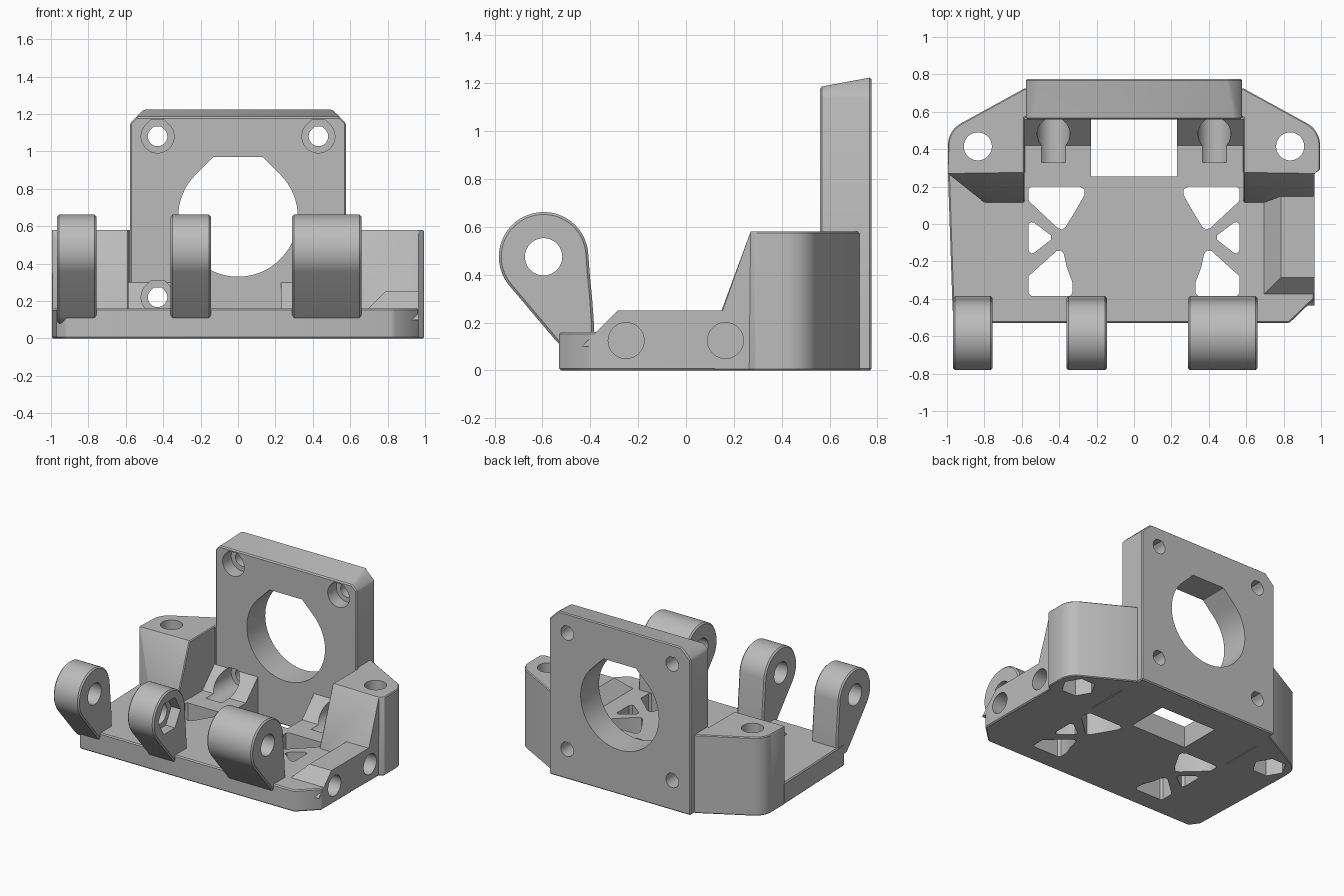
import bpy, bmesh
from math import cos, sin, pi, radians
from mathutils import Vector

cube = bpy.data.objects.get("Cube")
if cube:
    bpy.data.objects.remove(cube, do_unlink=True)

grey = bpy.data.materials.new("plain grey")
grey.use_nodes = True
grey.diffuse_color = (0.5, 0.5, 0.5, 1)
grey.node_tree.nodes["Principled BSDF"].inputs["Base Color"].default_value = (0.5, 0.5, 0.5, 1)

AXES = {"x": lambda a, b, t: (t, a, b),
        "y": lambda a, b, t: (a, t, b),
        "z": lambda a, b, t: (a, b, t)}


def prism(name, outline, axis, lo, hi, planes=()):
    """Extrude an outline along an axis, then trim it by (point, normal) planes."""
    place = AXES[axis]
    bm = bmesh.new()
    rings = [[bm.verts.new(place(a, b, t)) for a, b in outline] for t in (lo, hi)]
    bm.faces.new(rings[0])
    bm.faces.new(rings[1])
    n = len(outline)
    for i in range(n):
        j = (i + 1) % n
        bm.faces.new((rings[0][i], rings[0][j], rings[1][j], rings[1][i]))
    for point, normal in planes:
        geom = bm.verts[:] + bm.edges[:] + bm.faces[:]
        bmesh.ops.bisect_plane(bm, geom=geom, plane_co=point,
                               plane_no=Vector(normal).normalized(), clear_outer=True)
        bmesh.ops.holes_fill(bm, edges=[e for e in bm.edges if e.is_boundary])
    bmesh.ops.recalc_face_normals(bm, faces=bm.faces[:])
    mesh = bpy.data.meshes.new(name)
    bm.to_mesh(mesh)
    bm.free()
    mesh.materials.append(grey)
    obj = bpy.data.objects.new(name, mesh)
    bpy.context.collection.objects.link(obj)
    return obj


def arc(cx, cy, r, start=0, end=360, n=48):
    """Points on an arc; a full circle leaves out its repeated end point."""
    count = n if end - start == 360 else n + 1
    return [(cx + r * cos(radians(start + (end - start) * i / n)),
             cy + r * sin(radians(start + (end - start) * i / n))) for i in range(count)]


def teardrop(cx, cy, r):
    """Round hole with 45 degree shoulders and a flat roof."""
    flat = r * (2 ** 0.5 - 1)
    return arc(cx, cy, r, 135, 405) + [(cx + flat, cy + r), (cx - flat, cy + r)]


def rect(x0, x1, y0, y1):
    return [(x0, y0), (x1, y0), (x1, y1), (x0, y1)]


def mirrored(points):
    return [(-a, b) for a, b in points]


def finish(obj, cutters=(), bevel=0.0):
    """Soften the edges, cut the openings and shade the part."""
    bpy.ops.object.select_all(action="DESELECT")
    bpy.context.view_layer.objects.active = obj
    obj.select_set(True)
    if bevel:
        mod = obj.modifiers.new("edge", "BEVEL")
        mod.width, mod.segments = bevel, 1
        mod.limit_method, mod.angle_limit = "ANGLE", radians(35)
        bpy.ops.object.modifier_apply(modifier=mod.name)
    for cutter in cutters:
        mod = obj.modifiers.new("cut", "BOOLEAN")
        mod.operation, mod.solver, mod.object = "DIFFERENCE", "EXACT", cutter
        bpy.ops.object.modifier_apply(modifier=mod.name)
    bpy.ops.object.shade_smooth_by_angle(angle=radians(30))


# Cutters for the base: window and lightening holes
window = prism("cut_window", rect(-0.23, 0.23, 0.255, 0.6), "z", -0.1, 0.25)
pockets = [
    [(-.55, .2), (-.29, .2), (-.265, .185), (-.265, .155), (-.31, .075), (-.365, -.015),
     (-.385, -.03), (-.41, -.02), (-.56, .12), (-.565, .135), (-.565, .185)],
    [(-.565, 0), (-.55, .01), (-.535, .008), (-.445, -.06), (-.445, -.085),
     (-.535, -.155), (-.55, -.158), (-.565, -.14)],
    [(-.565, -.28), (-.415, -.145), (-.39, -.142), (-.375, -.16), (-.36, -.23), (-.33, -.31),
     (-.328, -.37), (-.345, -.385), (-.55, -.385), (-.565, -.37)],
]
base_cuts = [window]
for points in pockets:
    for outline in (points, mirrored(points)):
        base_cuts.append(prism("cut_pocket", outline, "z", -0.1, 0.3))

# Cutters for the screws of the back plate
motor_hole = prism("cut_motor", teardrop(0, 0.65, 0.32), "y", 0.4, 0.9)
screw_cuts, channels = [], []
for x in (-0.43, 0.43):
    for z in (0.22, 1.08):
        screw_cuts.append(prism("cut_screw", teardrop(x, z, 0.052), "y", 0.5, 0.9))
        bore = prism("cut_bore", teardrop(x, z, 0.088), "y", 0.33, 0.66)
        screw_cuts.append(bore)
        if z < 1:
            channels.append(bore)

# Cutters for the ear bolts with nut pockets, and for the side sockets
ear_cuts = {}
for side in (-1, 1):
    ear_cuts[side] = [
        prism("cut_bolt", arc(side * 0.835, 0.415, 0.075), "z", -0.1, 0.8),
        prism("cut_nut", arc(side * 0.835, 0.415, 0.115, n=6), "z", -0.1, 0.2)]
sockets = [prism("cut_socket", arc(y, 0.125, 0.075), "x", 0.8, 1.1) for y in (-0.25, 0.165)]

# Base plate
base = prism("base_plate", [
    (-.97, -.46), (-.92, -.53), (.83, -.53), (.965, -.4), (.965, .28), (.59, .28),
    (.59, .6), (-.59, .6), (-.59, .28), (-.995, .28)], "z", 0, 0.16)
finish(base, base_cuts + channels + sockets + ear_cuts[-1] + ear_cuts[1], 0.008)

# Back plate with a sloping top and clipped corners
plate = prism("back_plate", [
    (-.578, 0), (.578, 0), (.578, 1.15), (.5, 1.228), (-.5, 1.228), (-.578, 1.15)],
    "y", 0.56, 0.775, [((0, 0.56, 1.185), (0, -0.04, 0.215))])
finish(plate, [motor_hole] + screw_cuts, 0.008)

# Ears at both sides, with a sloping front
slope = [((0, 0.27, 0.58), (0, -0.42, 0.155))]
tail = arc(0.86, 0.42, 0.135, 0, 62, 12) + [(.585, .725), (.55, .725), (.55, .57), (.585, .57)]
right_front = [(.585, .115), (.965, .115), (.965, .27), (.995, .29)]
left_front = [(.585, .115), (.8, .115), (.995, .27)]
left_ear = prism("left_ear", right_front + tail, "z", 0, 0.58, slope)
right_ear = prism("right_ear", mirrored(left_front + tail), "z", 0, 0.58, slope)
finish(left_ear, ear_cuts[1] + sockets, 0.006)
finish(right_ear, ear_cuts[-1], 0.006)

# Socket block along one side, sloping at its front and inner faces
block = prism("socket_block", rect(0.6, 0.965, -0.5, 0.18), "z", 0.1, 0.25, [
    ((0.785, 0, 0.25), (-1, 0, 1)), ((0, -0.285, 0.25), (0, -1, 1))])
finish(block, sockets)

# Screw ramps between the base and the back plate
ramp = [(.42, .16), (.56, .3), (.6, .3), (.6, .1), (.42, .1)]
for name, x0, x1, channel in (("right_ramp", -0.59, -0.23, channels[0]),
                              ("left_ramp", 0.23, 0.59, channels[1])):
    finish(prism(name, ramp, "x", x0, x1), [channel])

# Hinge knuckles along the front
profile = arc(-0.595, 0.475, 0.187, 5, 220, 40) + [
    (-.54, .12), (-.5, .08), (-.385, .08), (-.385, .2), (-.393, .31), (-.402, .4)]
pin = prism("cut_pin", arc(-0.595, 0.475, 0.078), "x", -1.2, 1.2)
nut = prism("cut_pin_nut", arc(-0.595, 0.475, 0.13, n=6), "x", -0.22, -0.1)
for name, x0, x1 in (("right_knuckle", -0.967, -0.757),
                     ("middle_knuckle", -0.36, -0.145),
                     ("left_knuckle", 0.29, 0.66)):
    cuts = [pin, nut] if name == "middle_knuckle" else [pin]
    finish(prism(name, profile, "x", x0, x1), cuts, 0.01)

# Remove the cutters
for obj in [o for o in bpy.data.objects if o.name.startswith("cut_")]:
    bpy.data.objects.remove(obj, do_unlink=True)
